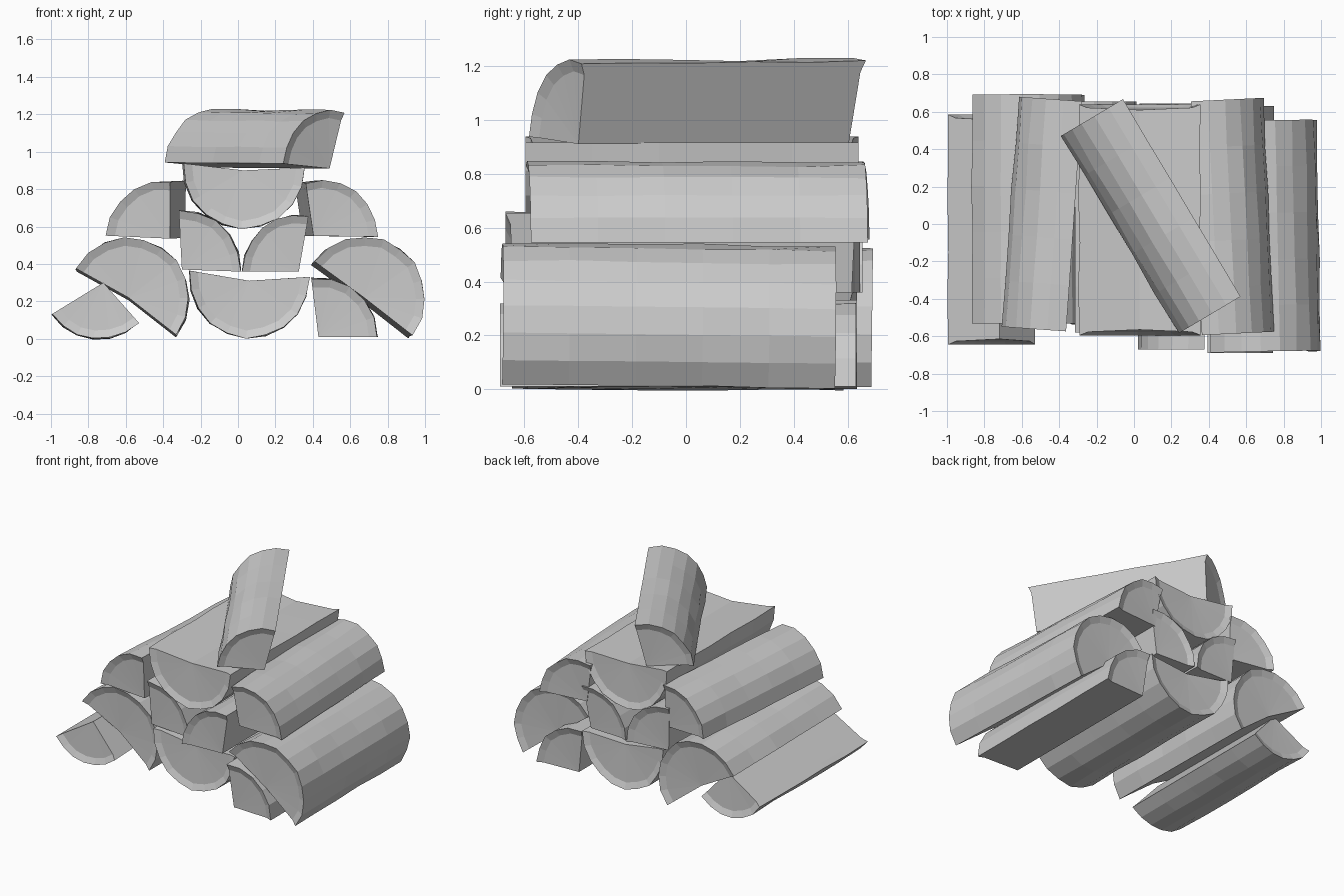
import bpy, bmesh, math, random
from mathutils import Vector

cube = bpy.data.objects.get("Cube")
if cube:
    bpy.data.objects.remove(cube)

random.seed(4)
wood = bpy.data.materials.new("pale grey wood")
wood.use_nodes = True
COLOUR = (0.6, 0.6, 0.6, 1)
wood.diffuse_color = COLOUR
wood.node_tree.nodes["Principled BSDF"].inputs["Base Color"].default_value = COLOUR

RINGS = 5           # bark segments along a log
RIM_DEPTH = 0.018   # hollow of the sawn ends at the rim
HEART_DEPTH = 0.03  # hollow of the sawn ends at the heart


def split_log(name, front, back, radius, start, end, heart=(0, 0)):
    """Wedge of a log from front to back, bark arc from start to end degrees,
    with the heart edge offset sideways and upwards from the arc centre."""
    front, back = Vector(front), Vector(back)
    axis = (back - front).normalized()
    side = axis.cross(Vector((0, 0, 1))).normalized()
    up = side.cross(axis)
    steps = max(5, round((end - start) / 18))
    angles = [math.radians(start + (end - start) * i / steps) for i in range(steps + 1)]
    length = (back - front).length
    bm = bmesh.new()

    def section(t):
        """Heart point and bark points at a fraction of the length, hollowed at the ends."""
        centre = front + axis * length * t
        core = centre + side * heart[0] + up * heart[1]
        bark = []
        for a in angles:
            r = radius + random.uniform(-0.005, 0.005)
            bark.append(centre + (side * math.cos(a) + up * math.sin(a)) * r)
        hollow = axis * ((t == 0) - (t == 1))
        rim = [core.lerp(p, 0.86) + hollow * RIM_DEPTH for p in bark]
        return core + hollow * HEART_DEPTH, rim, bark

    # Bark and split faces
    loops, caps = [], []
    for i in range(RINGS + 1):
        core, rim, bark = section(i / RINGS)
        core = bm.verts.new(core)
        bark = [bm.verts.new(p) for p in bark]
        first, last = bm.verts.new(rim[0]), bm.verts.new(rim[-1])
        loops.append([core, first] + bark + [last])
        if i in (0, RINGS):
            inner = [first] + [bm.verts.new(p) for p in rim[1:-1]] + [last]
            caps.append((core, inner, bark))
    for a, b in zip(loops, loops[1:]):
        for i in range(len(a)):
            j = (i + 1) % len(a)
            bm.faces.new((a[i], a[j], b[j], b[i]))

    # Raised rim and hollow sawn face at both ends
    for core, inner, bark in caps:
        for i in range(steps):
            bm.faces.new((bark[i], bark[i + 1], inner[i + 1], inner[i]))
            bm.faces.new((core, inner[i], inner[i + 1]))

    bmesh.ops.recalc_face_normals(bm, faces=bm.faces)
    mesh = bpy.data.meshes.new(name)
    bm.to_mesh(mesh)
    bm.free()
    mesh.materials.append(wood)
    obj = bpy.data.objects.new(name, mesh)
    bpy.context.collection.objects.link(obj)
    return obj


# Bottom row
split_log("bottom_right_wedge", (-0.745, -0.645, 0.30), (-0.745, 0.585, 0.30), 0.302, 214, 315, (0.025, 0))
split_log("bottom_right_half", (-0.585, -0.535, 0.22), (-0.585, 0.69, 0.205), 0.322, -38, 151)
split_log("bottom_centre_half", (0.06, -0.59, 0.325), (0.06, 0.635, 0.325), 0.32, 173, 361, (0, -0.015))
split_log("bottom_left_half", (0.675, -0.685, 0.22), (0.65, 0.55, 0.205), 0.325, -38, 144)
split_log("bottom_left_quarter", (0.43, -0.69, 0.01), (0.43, 0.63, 0.01), 0.315, 0, 97)

# Middle row
split_log("middle_right_quarter", (-0.30, -0.58, 0.37), (-0.30, 0.655, 0.37), 0.315, -2, 93)
split_log("middle_left_quarter", (0.325, -0.67, 0.36), (0.325, 0.645, 0.36), 0.30, 80, 180)

# Upper row
split_log("upper_centre_half", (0.03, -0.595, 0.915), (0.03, 0.64, 0.915), 0.325, 176, 360, (0, -0.015))
split_log("upper_right_quarter", (-0.40, -0.57, 0.535), (-0.315, 0.66, 0.54), 0.305, 83, 177, (0.035, 0))
split_log("upper_left_quarter", (0.45, -0.59, 0.545), (0.39, 0.66, 0.545), 0.30, 0, 107, (-0.045, 0.005))

# Loose log lying askew on the top
split_log("top_askew_wedge", (0.505, -0.425, 0.91), (-0.125, 0.63, 0.915), 0.31, 76, 175)
